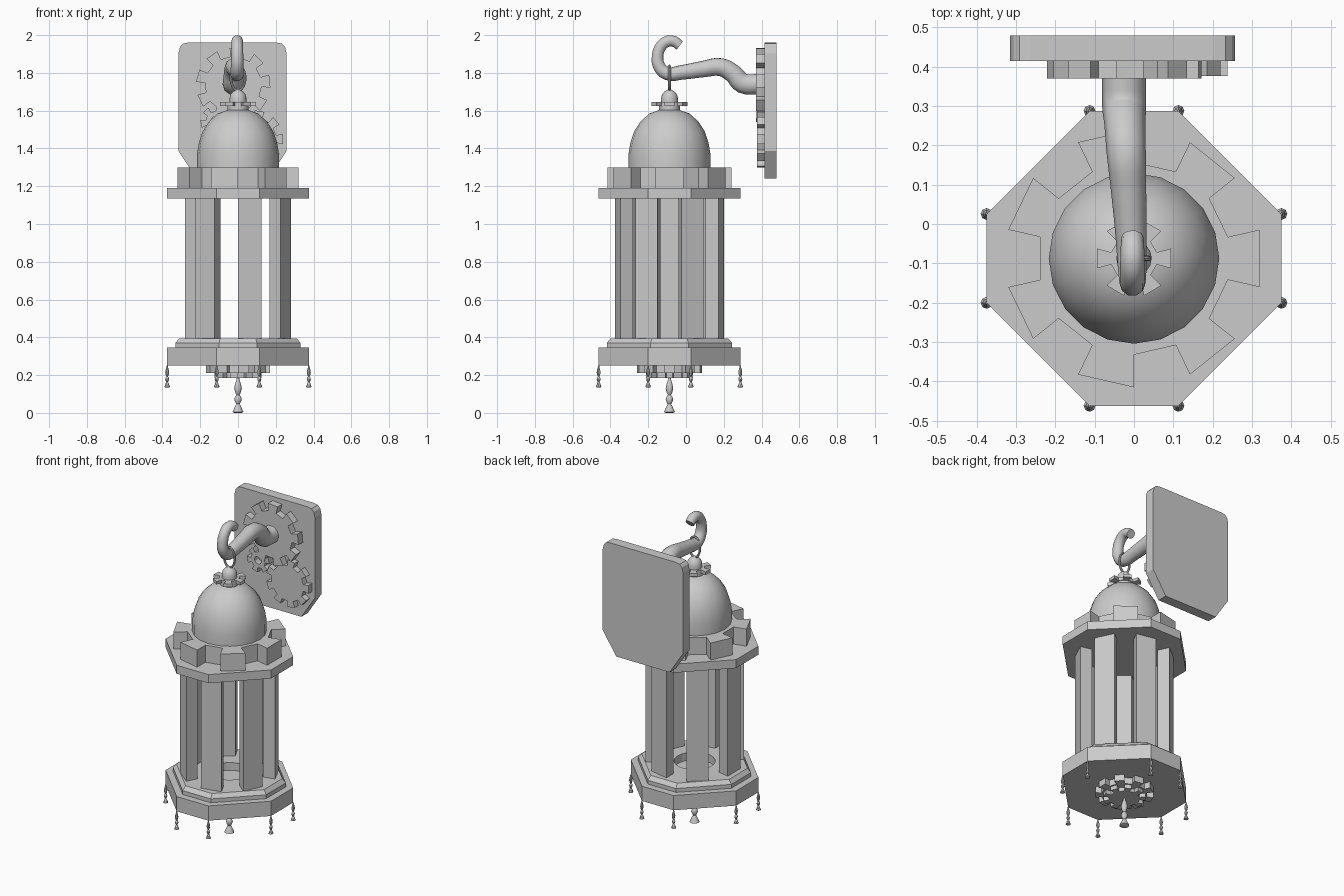
import bpy, bmesh
from math import sin, cos, pi, radians
from mathutils import Vector

if "Cube" in bpy.data.objects:
    bpy.data.objects.remove(bpy.data.objects["Cube"])

CY = -0.0875  # lantern axis


def loft(name, loops, closed=False, smooth=False, loc=(0, CY, 0), rot=(0, 0, 0)):
    """Skin equal-length loops of points; cap the ends unless closed."""
    bm = bmesh.new()
    rings = [[bm.verts.new(p) for p in lp] for lp in loops]
    n = len(rings[0])
    pairs = list(zip(rings, rings[1:])) + ([(rings[-1], rings[0])] if closed else [])
    for a, b in pairs:
        for i in range(n):
            j = (i + 1) % n
            bm.faces.new((a[i], a[j], b[j], b[i]))
    if not closed:
        bm.faces.new(rings[0])
        bm.faces.new(rings[-1])
    bmesh.ops.recalc_face_normals(bm, faces=bm.faces)
    me = bpy.data.meshes.new(name)
    bm.to_mesh(me)
    bm.free()
    ob = bpy.data.objects.new(name, me)
    bpy.context.collection.objects.link(ob)
    ob.location, ob.rotation_euler = loc, rot
    if smooth:
        smooth_shade(ob)
    return ob


def smooth_shade(ob):
    bpy.ops.object.select_all(action='DESELECT')
    ob.select_set(True)
    bpy.context.view_layer.objects.active = ob
    bpy.ops.object.shade_smooth_by_angle(angle=radians(40))


def at(pts, z, s=1.0):
    return [(p[0] * s, p[1] * s, z) for p in pts]


def ring(r, n, off=0.0):
    return [(r * cos(2 * pi * i / n + off), r * sin(2 * pi * i / n + off)) for i in range(n)]


def gear_pts(teeth, ri, ro, off=0.0):
    pts = []
    for k in range(teeth):
        for d, r in ((-.25, ri), (-.25, ro), (.25, ro), (.25, ri)):
            a = 2 * pi * (k + d) / teeth + off
            pts.append((r * cos(a), r * sin(a)))
    return pts


def gear(name, teeth, ri, ro, z0, z1, off=0.0, hole=0, **kw):
    p = gear_pts(teeth, ri, ro, off)
    if hole:
        q = [tuple(Vector(v).normalized() * hole * (1 + .001 * (i % 2))) for i, v in enumerate(p)]
        q = gear_pts(teeth, hole, hole * .98, off)
        return loft(name, [at(p, z0), at(p, z1), at(q, z1), at(q, z0)], closed=True, **kw)
    return loft(name, [at(p, z0), at(p, z1)], **kw)


def lathe(name, profile, n, loc=(0, CY, 0)):
    return loft(name, [at(ring(r, n), z) for r, z in profile], smooth=True, loc=loc)


# chamfered-square plates
A, B = .375, .113
octagon = [(A, -B), (A, B), (B, A), (-B, A), (-A, B), (-A, -B), (-B, -A), (B, -A)]
loft("base_plate", [at(octagon, .25), at(octagon, .345)])
loft("top_plate", [at(octagon, 1.135), at(octagon, 1.19)])

# stepped floor with a round recess
fine = []
for i in range(8):
    p, q = Vector(octagon[i]), Vector(octagon[(i + 1) % 8])
    fine += [p.lerp(q, t / 4) for t in range(4)]
hole = [v.normalized() * .12 for v in fine]
loft("floor_step", [at(fine, .345, .885), at(fine, .37, .885), at(fine, .395, .83),
                    at(hole, .395), at(hole, .345)], closed=True)

# seven pillars
for k in range(7):
    a = pi + 2 * pi * k / 7
    a0, a1 = a - pi / 14, a + pi / 14
    sec = [(r * cos(t), r * sin(t)) for r, t in ((.213, a0), (.288, a0), (.288, a1), (.213, a1))]
    loft("pillar_%d" % (k + 1), [at(sec, .395), at(sec, 1.135)])

# roof gear, dome, neck, finial
gear("roof_gear", 7, .245, .328, 1.19, 1.30)
lathe("dome", [(.217, 1.29), (.217, 1.37), (.207, 1.43), (.187, 1.49), (.155, 1.54),
               (.107, 1.585), (.055, 1.603), (.02, 1.606)], 20)
lathe("neck", [(.055, 1.60), (.055, 1.625)], 16)
gear("neck_gear", 6, .06, .098, 1.625, 1.645)
lathe("finial", [(.045, 1.645), (.045, 1.665), (.04, 1.685), (.028, 1.70), (.012, 1.71), (.004, 1.714)], 16)

# hanging ring
loops = []
for i in range(24):
    t = 2 * pi * i / 24
    c, d = Vector((.038 * cos(t), 0, 1.772 + .065 * sin(t))), Vector((cos(t), 0, sin(t)))
    loops.append([c + .007 * (d * cos(u) + Vector((0, 1, 0)) * sin(u)) for u in (k * pi / 4 for k in range(8))])
loft("hanging_ring", loops, closed=True, smooth=True)

# underside gears
gear("underside_gear_large", 9, .135, .172, .21, .25)
gear("underside_gear_small", 9, .09, .125, .185, .21, off=pi / 9)

# hanging drops
drop = [(.006, .19), (.008, .175), (.015, .155), (.02, .13), (.015, .108), (.008, .095), (.016, .085),
        (.02, .07), (.014, .055), (.009, .046), (.013, .04), (.022, .02), (.029, .004), (.02, 0)]
lathe("centre_drop", drop, 12)
for i, (x, y) in enumerate(octagon):
    lathe("corner_drop_%d" % (i + 1), [(r * .52, z * .61) for r, z in drop], 8, (x, y + CY, .135))

# wall plate
half = [(.286, 1.386), (.286, 1.905), (.278, 1.938), (.262, 1.955), (.235, 1.96)]
half = [(.19, 1.24)] + half
outline = half + [(-x, z) for x, z in reversed(half)]
loft("wall_plate", [[(x, y, z) for x, z in outline] for y in (.415, .48)], loc=(-.029, 0, 0))

# wall gears
for nm, n, ri, ro, x, z, h, off, hl in (
        ("wall_gear_large", 9, .15, .197, -.025, 1.737, .045, .1, 0),
        ("wall_gear_small", 6, .052, .08, -.12, 1.545, .04, .2, .025),
        ("wall_gear_lower", 9, .115, .152, .088, 1.45, .038, .0, 0)):
    gear(nm, n, ri, ro, 0, h, off, hl, loc=(x, .415, z), rot=(pi / 2, 0, 0))

# curled arm: x, y, z, radius
path = [(-.025, .385, 1.74, .056), (-.025, .30, 1.745, .056), (-.023, .25, 1.795, .052),
        (-.02, .185, 1.83, .05), (-.014, .09, 1.82, .045), (-.008, -.02, 1.803, .04),
        (-.005, -.10, 1.797, .037), (-.004, -.142, 1.835, .034), (-.004, -.15, 1.89, .032),
        (-.004, -.133, 1.94, .031), (-.004, -.095, 1.968, .031), (-.004, -.06, 1.965, .03),
        (-.004, -.033, 1.945, .028)]
cu = bpy.data.curves.new("hook_arm", 'CURVE')
cu.dimensions = '3D'
cu.bevel_depth, cu.bevel_resolution, cu.resolution_u = 1.0, 3, 4
cu.use_fill_caps = True
sp = cu.splines.new('BEZIER')
sp.bezier_points.add(len(path) - 1)
for bp, (x, y, z, r) in zip(sp.bezier_points, path):
    bp.co, bp.radius = (x, y, z), r
    bp.handle_left_type = bp.handle_right_type = 'AUTO'
arm = bpy.data.objects.new("hook_arm", cu)
bpy.context.collection.objects.link(arm)
bpy.ops.object.select_all(action='DESELECT')
arm.select_set(True)
bpy.context.view_layer.objects.active = arm
bpy.ops.object.convert(target='MESH')
smooth_shade(bpy.context.view_layer.objects.active)
